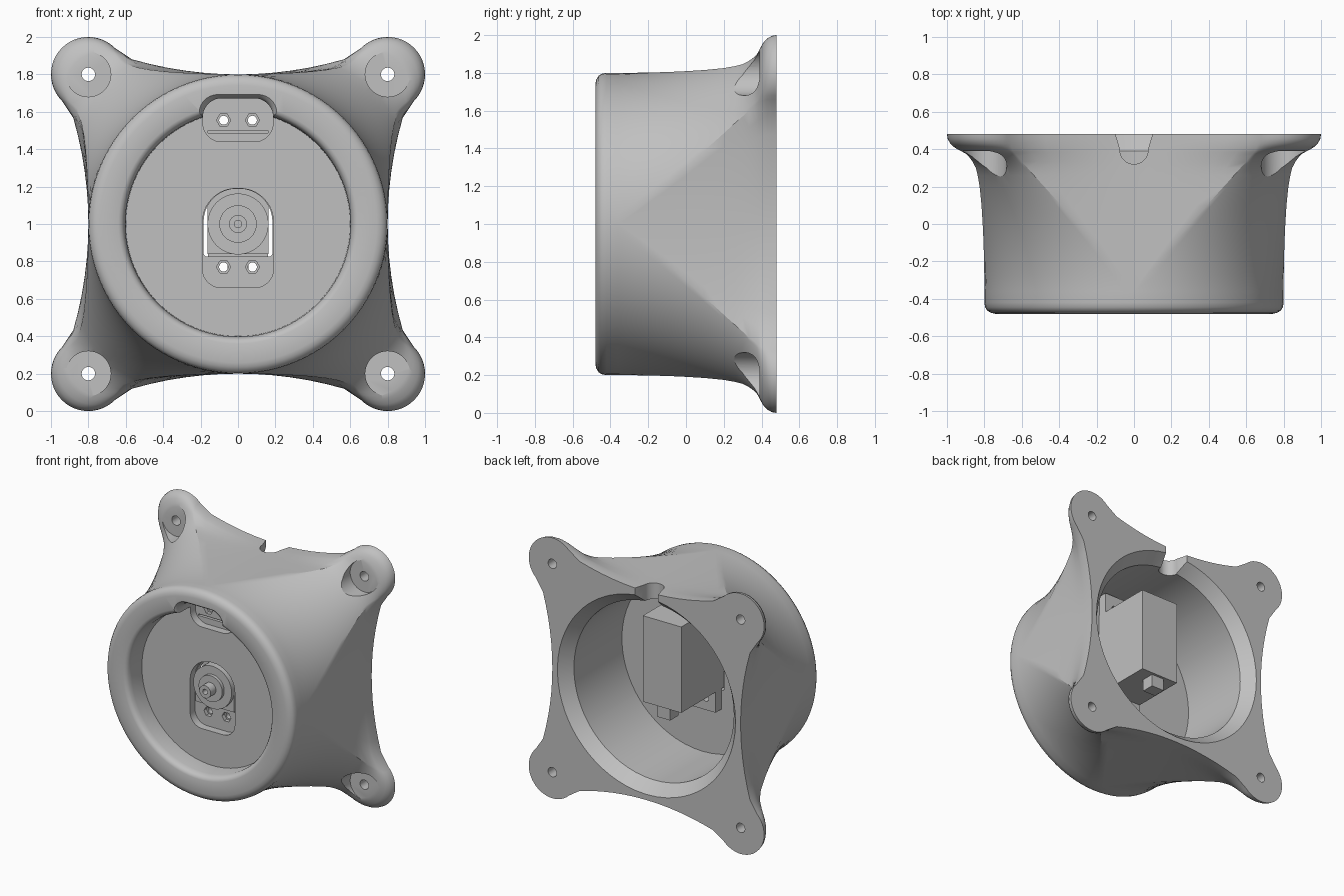
import bpy, bmesh, math
from mathutils import Vector

cube = bpy.data.objects.get("Cube")
if cube:
    bpy.data.objects.remove(cube, do_unlink=True)

grey = bpy.data.materials.new("light_grey")
grey.use_nodes = True
colour = (0.53, 0.53, 0.53, 1)
grey.diffuse_color = colour
grey.node_tree.nodes["Principled BSDF"].inputs["Base Color"].default_value = colour


def finish(name, bm):
    bmesh.ops.recalc_face_normals(bm, faces=bm.faces)
    mesh = bpy.data.meshes.new(name)
    bm.to_mesh(mesh)
    bm.free()
    mesh.materials.append(grey)
    ob = bpy.data.objects.new(name, mesh)
    bpy.context.collection.objects.link(ob)
    return ob


def loft(name, rings):
    """Skin equal-length rings of points and cap both ends."""
    bm = bmesh.new()
    rows = [[bm.verts.new(p) for p in ring] for ring in rings]
    n = len(rows[0])
    for a, b in zip(rows, rows[1:]):
        for i in range(n):
            j = (i + 1) % n
            bm.faces.new((a[i], a[j], b[j], b[i]))
    bm.faces.new(rows[0])
    bm.faces.new(rows[-1])
    bmesh.ops.remove_doubles(bm, verts=bm.verts, dist=0.0002)
    return finish(name, bm)


def prism(name, outline, y0, y1):
    return loft(name, [[(x, y, z) for x, z in outline] for y in (y0, y1)])


def arc(cx, cz, r, a0, a1, n):
    return [(cx + r * math.cos(math.radians(a0 + (a1 - a0) * i / n)),
             cz + r * math.sin(math.radians(a0 + (a1 - a0) * i / n))) for i in range(n + 1)]


def disc(cx, cz, r, n=48):
    return arc(cx, cz, r, 0, 360, n)[:-1]


def rounded(w, z0, z1, r_low, r_high):
    """Rectangle outline of half width w with rounded corners."""
    return (arc(w - r_high, z1 - r_high, r_high, 0, 90, 10)
            + arc(r_high - w, z1 - r_high, r_high, 90, 180, 10)
            + arc(r_low - w, z0 + r_low, r_low, 180, 270, 10)
            + arc(w - r_low, z0 + r_low, r_low, 270, 360, 10))


def rect(w, z0, z1):
    return [(-w, z0), (w, z0), (w, z1), (-w, z1)]


def cut(target, cutter):
    mod = target.modifiers.new("cut", "BOOLEAN")
    mod.operation, mod.solver, mod.object = "DIFFERENCE", "EXACT", cutter
    bpy.context.view_layer.objects.active = target
    bpy.ops.object.modifier_apply(modifier=mod.name)


# Housing cross-section: hollowed sides of half width w, joined by corner
# arcs centred at distance a along both axes; k sets how hollow the sides are
def section(w, a, k, m=14, k_arc=24):
    def side(x):
        return 0.8 + k * (x * x + 13.6 * max(0, abs(x) - 0.56) ** 2)

    r = math.hypot(w - a, side(w) - a)
    start = math.degrees(math.atan2(side(w) - a, w - a))
    quarter = [(w * (2 * i / m - 1), side(w * (2 * i / m - 1))) for i in range(m + 1)]
    quarter += arc(a, a, r, start, 90 - start, k_arc)[1:-1]
    points = []
    for q in range(4):
        for px, pz in quarter:
            for _ in range(q):
                px, pz = pz, -px
            points.append((px, pz))
    return points


def place(points, y):
    return [(x, y, z + 1) for x, z in points]


def circle_like(points, r, y):
    return place([Vector(p).normalized() * r for p in points], y)


# Housing: recessed face, rounded rim, flared body with four feet, stepped cavity
rim = [(-0.31, 0.6), (-0.43, 0.603), (-0.457, 0.61), (-0.473, 0.622), (-0.48, 0.64),
       (-0.48, 0.742), (-0.475, 0.765), (-0.462, 0.785), (-0.445, 0.796), (-0.42, 0.8)]
flare = [(-0.36, 0, 0, 0.1), (-0.27, 0.07, 0.02, 0.1), (-0.18, 0.145, 0.045, 0.1),
         (-0.09, 0.22, 0.08, 0.1), (0, 0.3, 0.12, 0.1), (0.1, 0.39, 0.185, 0.1),
         (0.2, 0.48, 0.28, 0.11), (0.26, 0.535, 0.35, 0.125), (0.3, 0.57, 0.42, 0.14),
         (0.333, 0.6, 0.52, 0.165), (0.36, 0.62, 0.6, 0.19), (0.376, 0.635, 0.66, 0.205),
         (0.386, 0.645, 0.7, 0.215), (0.397, 0.65, 0.737, 0.225), (0.413, 0.655, 0.768, 0.235),
         (0.43, 0.66, 0.784, 0.243), (0.455, 0.66, 0.796, 0.25), (0.48, 0.66, 0.8, 0.25)]
cavity = [(0.48, 0.757), (0.39, 0.68), (-0.2, 0.685)]
front, back = section(*flare[0][1:]), section(*flare[-1][1:])
housing = loft("housing",
               [circle_like(front, r, y) for y, r in rim]
               + [place(section(*shape), y) for y, *shape in flare]
               + [circle_like(back, r, y) for y, r in cavity])

cutters = []
# Counterbored mounting holes in the four feet
for sx in (-0.8, 0.8):
    for sz in (0.2, 1.8):
        cutters.append(prism("foot_counterbore", disc(sx, sz, 0.12), -0.1, 0.39))
        cutters.append(prism("foot_hole", disc(sx, sz, 0.036, 24), 0.3, 0.6))
# Pockets in the face, the top one running into the rim with a softened edge
cutters.append(prism("lower_pocket", rounded(0.19, 0.66, 1.19, 0.1, 0.18), -0.6, -0.25))
cutters.append(prism("drive_opening", rounded(0.184, 0.825, 1.188, 0.02, 0.175), -0.5, -0.1))
cutters.append(loft("upper_pocket", [[(x, y, z) for x, z in rounded(0.188 + g, 1.44 - g, 1.672 + g, 0.1, 0.1)]
                                     for y, g in ((-0.6, 0.022), (-0.48, 0.02), (-0.465, 0.008),
                                                  (-0.44, 0), (-0.25, 0))]))
cutters.append(prism("upper_slit", rect(0.16, 1.487, 1.5), -0.5, -0.22))
# Cable notch in the top wall
notch = [(-0.105, 0.5), (-0.075, 0.4)] + arc(0, 0.395, 0.075, 180, 360, 16) + [(0.075, 0.4), (0.105, 0.5)]
cutters.append(loft("cable_notch", [[(x, y, z) for x, y in notch] for z in (1.55, 1.95)]))
for cutter in cutters:
    cut(housing, cutter)

# Motor with its two mounting ears
shaft = prism("output_shaft", disc(0, 1, 0.048, 32), -0.4, -0.3)
ears = [prism("lower_ear", rect(0.16, 0.68, 0.84), -0.2, -0.13),
        prism("upper_ear", rect(0.16, 1.5, 1.66), -0.2, -0.13)]
parts = [housing, shaft] + ears + [
    prism("motor_case", rect(0.163, 0.84, 1.5), -0.2, 0.29),
    prism("motor_front", rect(0.163, 0.84, 1.0), -0.28, -0.2),
    prism("gear_cover", disc(0, 1, 0.163), -0.31, -0.2),
    prism("output_collar", disc(0, 1, 0.1), -0.335, -0.3),
    prism("cable_exit", rect(0.055, 0.745, 0.84), 0.17, 0.27)]

# Shaft bore, and screw holes with hexagonal seats
cutters.append(prism("shaft_bore", disc(0, 1, 0.02, 20), -0.6, -0.35))
cut(shaft, cutters[-1])
for ear, z in zip(ears, (0.77, 1.555)):
    for x in (-0.077, 0.077):
        hole = prism("screw_hole", disc(x, z, 0.024, 20), -0.5, -0.1)
        seat = prism("screw_seat", disc(x, z, 0.038, 6), -0.5, -0.22)
        cut(housing, seat)
        cut(housing, hole)
        cut(ear, hole)
        cutters += [hole, seat]

for cutter in cutters:
    bpy.data.objects.remove(cutter, do_unlink=True)

bpy.ops.object.select_all(action="DESELECT")
for part in parts:
    part.select_set(True)
bpy.context.view_layer.objects.active = housing
bpy.ops.object.shade_smooth_by_angle(angle=math.radians(32))
